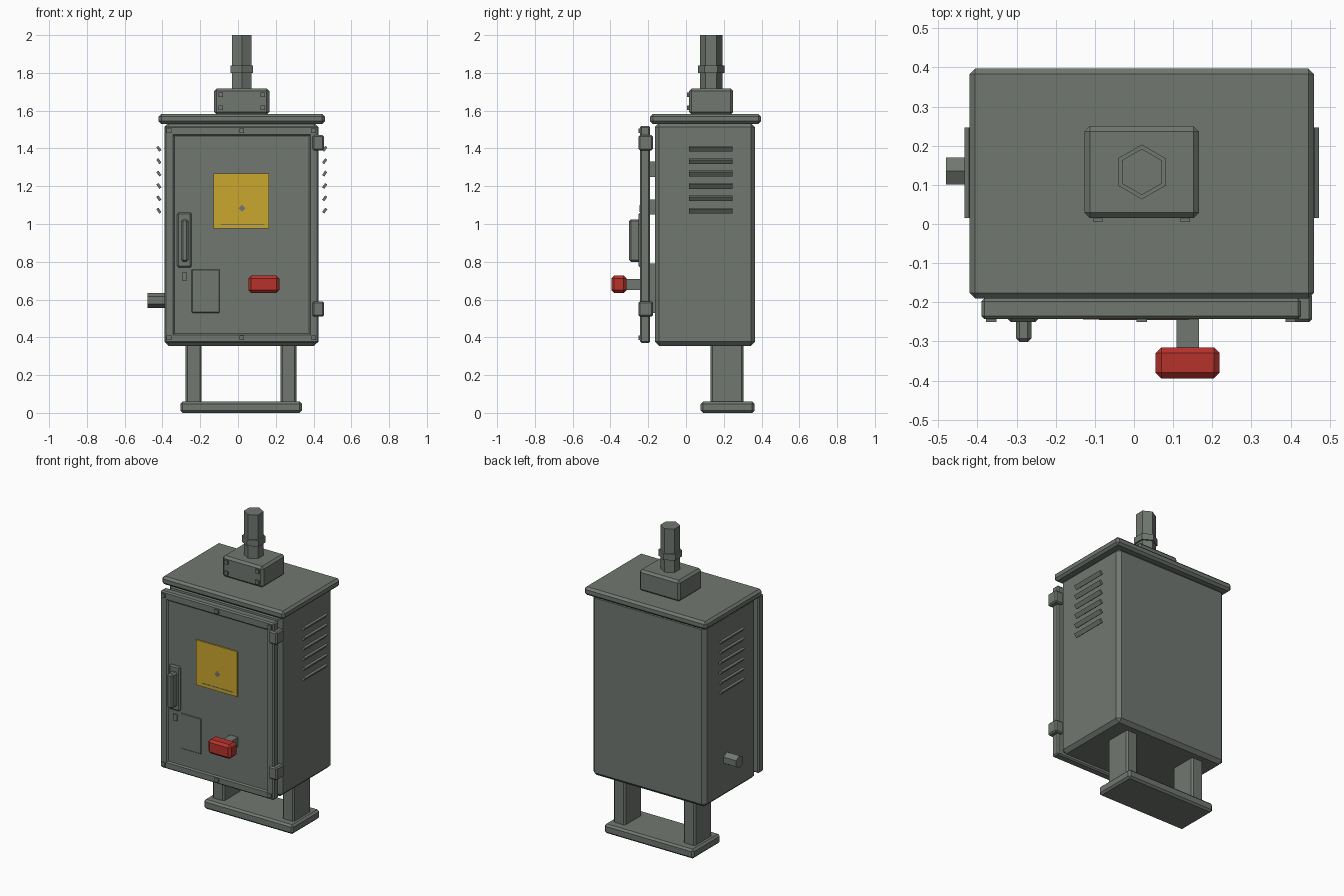
import bpy, bmesh, math
from mathutils import Matrix, Vector

if "Cube" in bpy.data.objects:
    bpy.data.objects.remove(bpy.data.objects["Cube"])


def material(name, rgb):
    m = bpy.data.materials.new(name)
    m.diffuse_color = (*rgb, 1)
    m.use_nodes = True
    m.node_tree.nodes["Principled BSDF"].inputs["Base Color"].default_value = m.diffuse_color
    return m


GREY = material("grey_green_paint", (0.165, 0.185, 0.165))
YELLOW = material("warning_yellow", (0.60, 0.39, 0.028))
RED = material("handle_red", (0.47, 0.032, 0.025))


def finish(bm, name, mat):
    mesh = bpy.data.meshes.new(name)
    bm.to_mesh(mesh)
    bm.free()
    mesh.materials.append(mat)
    ob = bpy.data.objects.new(name, mesh)
    bpy.context.collection.objects.link(ob)
    return ob


def box(name, x, y, z, bevel=0.0, mat=GREY, tilt=0.0):
    """Box between x, y, z ranges, with chamfered edges; tilt turns it about its y axis."""
    bm = bmesh.new()
    bmesh.ops.create_cube(bm, size=1)
    size = (x[1] - x[0], y[1] - y[0], z[1] - z[0])
    bmesh.ops.scale(bm, vec=size, verts=bm.verts)
    if bevel:
        bmesh.ops.bevel(bm, geom=bm.edges[:], offset=bevel, segments=1, affect='EDGES')
    bmesh.ops.rotate(bm, cent=(0, 0, 0), matrix=Matrix.Rotation(tilt, 3, 'Y'), verts=bm.verts)
    centre = Vector((sum(x) / 2, sum(y) / 2, sum(z) / 2))
    bmesh.ops.translate(bm, vec=centre, verts=bm.verts)
    return finish(bm, name, mat)


def prism(name, radius, length, centre, axis='Z', turn=0.0, sides=6):
    """Regular prism along the given axis."""
    bm = bmesh.new()
    bmesh.ops.create_cone(bm, cap_ends=True, segments=sides, radius1=radius, radius2=radius, depth=length)
    rot = Matrix.Rotation(turn, 3, 'Z')
    if axis == 'X':
        rot = Matrix.Rotation(math.pi / 2, 3, 'Y') @ rot
    bmesh.ops.rotate(bm, cent=(0, 0, 0), matrix=rot, verts=bm.verts)
    # put a corner on the y axis for upright prisms, on the z axis for lying ones
    want = 1 if axis == 'Z' else 2
    reach = max(v.co[want] for v in bm.verts)
    if reach < radius * 0.95:
        extra = Matrix.Rotation(math.pi / 6, 3, axis)
        bmesh.ops.rotate(bm, cent=(0, 0, 0), matrix=extra, verts=bm.verts)
    bmesh.ops.translate(bm, vec=centre, verts=bm.verts)
    return finish(bm, name, GREY)


CX = 0.02  # middle of the cabinet

# Stand
box("base_plate", (-0.305, 0.338), (0.078, 0.362), (0, 0.06), 0.012)
for name, x in (("left_leg", (-0.277, -0.192)), ("right_leg", (0.225, 0.31))):
    box(name, x, (0.13, 0.305), (0.05, 0.37), 0.01)

# Cabinet and roof
box("cabinet_body", (-0.39, 0.425), (-0.165, 0.365), (0.355, 1.535), 0.022)
box("roof", (-0.42, 0.46), (-0.19, 0.397), (1.53, 1.583), 0.014)

# Chimney with its junction box
box("junction_box", (-0.127, 0.166), (0.015, 0.25), (1.58, 1.717), 0.014)
for x in (-0.092, 0.131):
    for z in (1.615, 1.685):
        box("junction_screw", (x - 0.012, x + 0.012), (0.005, 0.02), (z - 0.012, z + 0.012))
prism("mast_pipe", 0.059, 0.29, (CX, 0.133, 1.855))
prism("mast_collar", 0.07, 0.04, (CX, 0.133, 1.82))

# Door panel with a raised frame
box("door_panel", (-0.38, 0.415), (-0.235, -0.195), (0.38, 1.51))
for name, x in (("door_frame_left", (-0.39, -0.337)), ("door_frame_right", (0.375, 0.427))):
    box(name, x, (-0.243, -0.19), (0.37, 1.52), 0.008)
for name, z in (("door_frame_bottom", (0.37, 0.42)), ("door_frame_top", (1.465, 1.52))):
    box(name, (-0.385, 0.422), (-0.243, -0.19), z, 0.008)
for x in (-0.365, CX, 0.4):
    for z in (0.398, 1.493):
        box("frame_bolt", (x - 0.013, x + 0.013), (-0.251, -0.235), (z - 0.012, z + 0.012))

# Hinges and the spacers behind the door
for z in (0.55, 1.43):
    box("hinge", (0.395, 0.455), (-0.251, -0.175), (z - 0.041, z + 0.041), 0.008)
for z in (1.09, 1.29):
    box("door_spacer", (0.0, 0.04), (-0.2, -0.16), (z - 0.04, z + 0.04))
box("pocket_back", (-0.245, -0.1), (-0.2, -0.16), (0.53, 0.79))

# Door furniture
box("pocket_cover", (-0.245, -0.098), (-0.24, -0.23), (0.53, 0.76), 0.003)
box("handle_plate", (-0.322, -0.245), (-0.251, -0.23), (0.77, 1.06), 0.008)
box("handle_grip", (-0.302, -0.262), (-0.302, -0.24), (0.80, 1.025), 0.01)
box("keyhole_cover", (-0.297, -0.27), (-0.243, -0.23), (0.70, 0.742))

# Warning sign with a small mark
box("warning_sign", (-0.13, 0.165), (-0.244, -0.235), (0.975, 1.268), 0, YELLOW)
box("sign_mark", (0.008, 0.034), (-0.2455, -0.24), (1.07, 1.096), 0, GREY, math.pi / 4)
box("sign_underline", (-0.09, 0.14), (-0.2455, -0.24), (0.994, 0.999))

# Red crank on its stem
box("crank_stem", (0.108, 0.166), (-0.32, -0.2), (0.65, 0.71))
box("crank_grip", (0.055, 0.219), (-0.395, -0.315), (0.635, 0.727), 0.015, RED)

# Cable gland on the left wall
prism("cable_gland", 0.04, 0.1, (-0.43, 0.135, 0.596), 'X')

# Vent slats on both side walls
for side, word in ((-1, "left"), (1, "right")):
    for i in range(6):
        x, z = CX + side * 0.439, 1.398 - i * 0.0655
        box(word + "_vent_slat", (x - 0.007, x + 0.007), (0.015, 0.247), (z - 0.014, z + 0.014), 0,
            GREY, side * math.radians(35))
